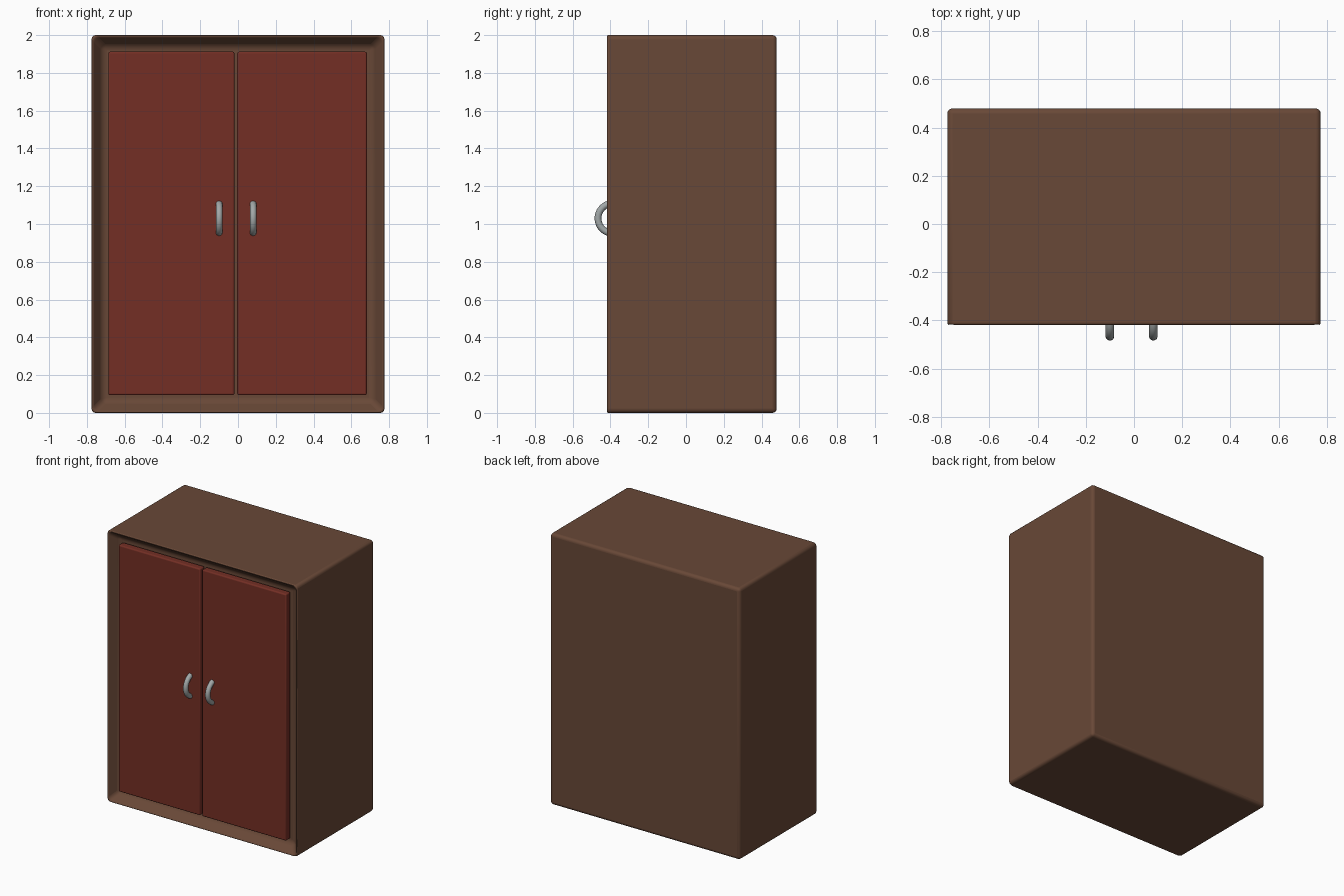
import bpy, bmesh, math
from mathutils import Vector

if "Cube" in bpy.data.objects:
    bpy.data.objects.remove(bpy.data.objects["Cube"], do_unlink=True)


def material(name, color, rough):
    m = bpy.data.materials.new(name)
    m.use_nodes = True
    m.diffuse_color = (*color, 1)
    bsdf = m.node_tree.nodes["Principled BSDF"]
    bsdf.inputs["Base Color"].default_value = (*color, 1)
    bsdf.inputs["Roughness"].default_value = rough
    return m


brown = material("brown wood", (0.14, 0.065, 0.038), 0.7)
red = material("red wood", (0.175, 0.028, 0.018), 0.7)
steel = material("grey metal", (0.36, 0.39, 0.39), 0.4)


def box(name, lo, hi, mat, bevel, segments, edit=None):
    """Bevelled box between two corners, with an optional mesh edit first."""
    lo, hi = Vector(lo), Vector(hi)
    bm = bmesh.new()
    bmesh.ops.create_cube(bm, size=1)
    for v in bm.verts:
        v.co = (lo + hi) / 2 + v.co * (hi - lo)
    if edit:
        edit(bm)
    mesh = bpy.data.meshes.new(name)
    bm.to_mesh(mesh)
    bm.free()
    mesh.materials.append(mat)
    obj = bpy.data.objects.new(name, mesh)
    bpy.context.collection.objects.link(obj)
    mod = obj.modifiers.new("Rounded edges", "BEVEL")
    mod.width, mod.segments = bevel, segments
    smooth(obj)
    return obj


def smooth(obj):
    bpy.ops.object.select_all(action="DESELECT")
    obj.select_set(True)
    bpy.context.view_layer.objects.active = obj
    bpy.ops.object.shade_smooth_by_angle(angle=math.radians(40))


def hollow_front(bm):
    """Inset the front face and push it back to form the door opening."""
    bm.normal_update()
    front = min(bm.faces, key=lambda f: f.normal.y)
    bmesh.ops.inset_region(bm, faces=[front], thickness=0.085)
    bmesh.ops.translate(bm, verts=front.verts, vec=(0, 0.08, 0))


# Cabinet body with the recessed opening
box("cabinet_body", (-0.775, -0.43, 0), (0.775, 0.48, 2), brown, 0.022, 4, hollow_front)

# Doors and their ring handles, half sunk into the doors
for side, x0, x1, xh in (("right", -0.686, -0.019, -0.1), ("left", -0.004, 0.682, 0.08)):
    box(side + "_door", (x0, -0.415, 0.094), (x1, -0.36, 1.912), red, 0.009, 3)
    bpy.ops.mesh.primitive_torus_add(
        major_radius=0.079, minor_radius=0.018, major_segments=40, minor_segments=14,
        location=(xh, -0.387, 1.03), rotation=(0, math.pi / 2, 0))
    handle = bpy.context.object
    handle.name = side + "_handle"
    handle.data.materials.append(steel)
    smooth(handle)
